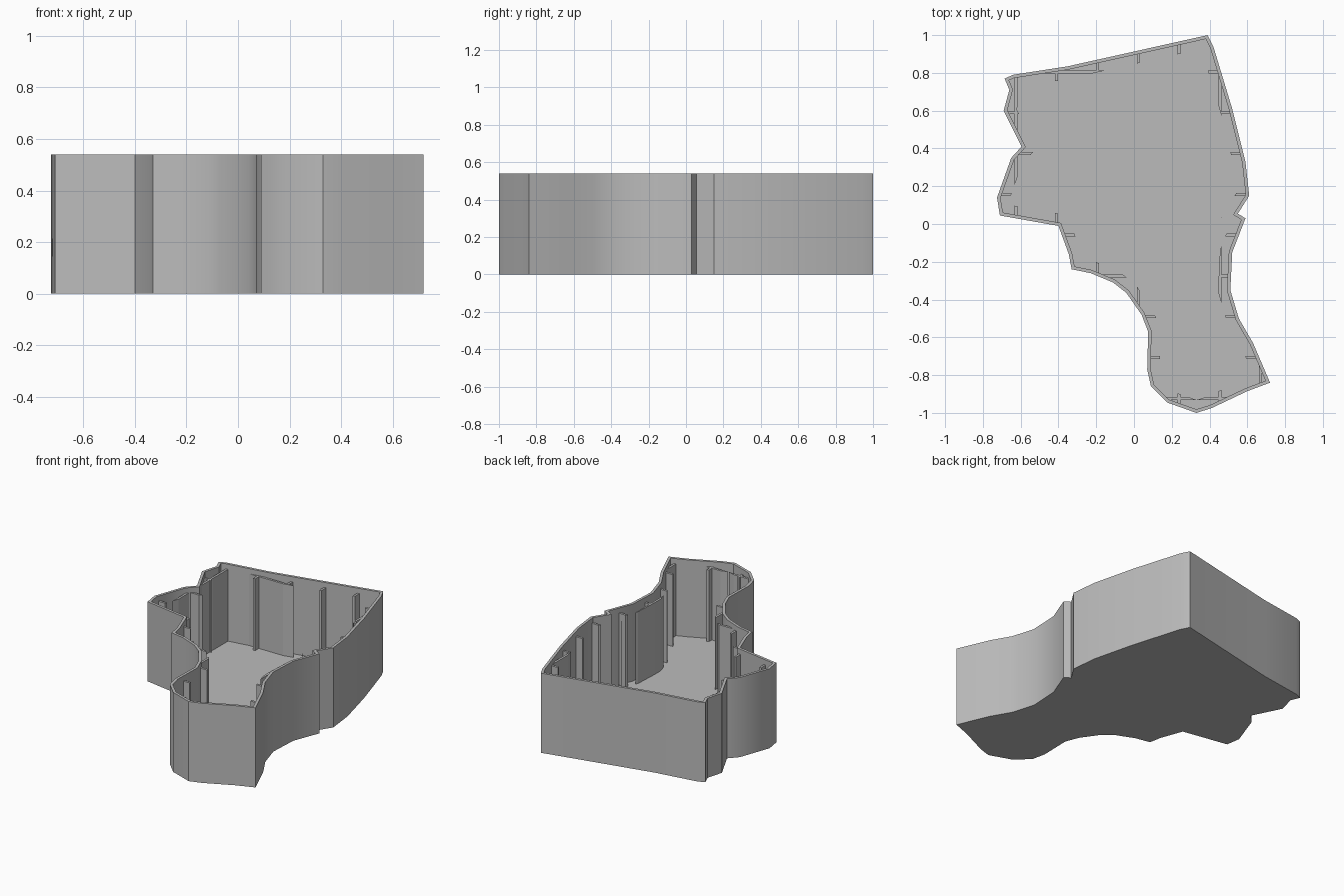
import bpy
import bmesh
from mathutils import Vector

HEIGHT, WALL, FLOOR = 0.54, 0.018, 0.018
RIB_TOP, RIB_REACH, RIB_THICK, PITCH = 0.505, 0.065, 0.015, 0.216

# Outer footprint, counter-clockwise from the front tip
OUTLINE = [Vector(p) for p in (
    (.33, -1), (.41, -.975), (.60, -.885), (.72, -.84), (.63, -.63),
    (.555, -.50), (.51, -.35), (.52, -.15), (.59, .03), (.55, .055),
    (.61, .15), (.59, .33), (.52, .61), (.42, .94), (.39, 1),
    (-.35, .835), (-.64, .79), (-.685, .77), (-.66, .71), (-.69, .60),
    (-.595, .41), (-.65, .35), (-.725, .14), (-.71, .045), (-.40, -.01),
    (-.345, -.16), (-.33, -.24), (-.23, -.26), (-.11, -.31), (-.04, -.365),
    (.04, -.48), (.075, -.57), (.07, -.77), (.09, -.86), (.175, -.945))]

cube = bpy.data.objects.get("Cube")
if cube:
    bpy.data.objects.remove(cube, do_unlink=True)

grey = bpy.data.materials.new("plain grey")
grey.use_nodes = True
grey.diffuse_color = (0.5, 0.5, 0.5, 1)
grey.node_tree.nodes["Principled BSDF"].inputs["Base Color"].default_value = grey.diffuse_color


def inset(points, dist):
    """Mitred inward offset; drops corners whose edge would flip over."""
    n = len(points)
    result = []
    for i, p in enumerate(points):
        a = (p - points[i - 1]).normalized()
        b = (points[(i + 1) % n] - p).normalized()
        na, nb = Vector((-a.y, a.x)), Vector((-b.y, b.x))
        result.append(p + (na + nb) * dist / (1 + na.dot(nb)))
    for i in range(n):
        j = (i + 1) % n
        if (points[j] - points[i]).dot(result[j] - result[i]) < 0:
            return inset(points[:i] + points[i + 1:], dist)
    return result


def add_object(name, bm):
    bmesh.ops.recalc_face_normals(bm, faces=bm.faces)
    mesh = bpy.data.meshes.new(name)
    bm.to_mesh(mesh)
    bm.free()
    mesh.materials.append(grey)
    obj = bpy.data.objects.new(name, mesh)
    bpy.context.collection.objects.link(obj)
    return obj


def loft(name, rings):
    """Skin a stack of (points, z) loops and cap both ends."""
    bm = bmesh.new()
    loops = [[bm.verts.new((p.x, p.y, z)) for p in pts] for pts, z in rings]
    for low, high in zip(loops, loops[1:]):
        for i in range(len(low)):
            bm.faces.new((low[i - 1], low[i], high[i], high[i - 1]))
    bm.faces.new(loops[0][::-1])
    bm.faces.new(loops[-1])
    return add_object(name, bm)


def activate(obj):
    bpy.ops.object.select_all(action='DESELECT')
    obj.select_set(True)
    bpy.context.view_layer.objects.active = obj


# Open tray: outer wall, rim, inner wall and floor
inner = inset(OUTLINE, WALL)
tray = loft("tray", [(OUTLINE, 0), (OUTLINE, HEIGHT), (inner, HEIGHT), (inner, FLOOR)])
activate(tray)
bpy.ops.object.shade_smooth_by_angle(angle=0.5)

# Helper prisms that trim the rib grid to a band along the wall
footprint = loft("rib_footprint_cutter", [(inset(OUTLINE, WALL / 2), -.2), (inset(OUTLINE, WALL / 2), 1)])
core_line = inset(OUTLINE, RIB_REACH)
core = loft("rib_core_cutter", [(core_line, -.2), (core_line, 1)])
for helper in (footprint, core):
    helper.hide_render = True


def rib_set(name, axis, start, steps):
    """Parallel upright boards on a regular pitch, kept only near the wall."""
    bm = bmesh.new()
    bottom = FLOOR / 2
    for step in steps:
        size = Vector((2.4, 2.4, RIB_TOP - bottom))
        size[axis] = RIB_THICK
        centre = Vector((0, 0, (RIB_TOP + bottom) / 2))
        centre[axis] = start + step * PITCH
        board = bmesh.ops.create_cube(bm, size=1)["verts"]
        bmesh.ops.scale(bm, vec=size, verts=board)
        bmesh.ops.translate(bm, vec=centre, verts=board)
    obj = add_object(name, bm)
    activate(obj)
    for operation, cutter in (('INTERSECT', footprint), ('DIFFERENCE', core)):
        mod = obj.modifiers.new(operation.title(), 'BOOLEAN')
        mod.operation, mod.solver, mod.object = operation, 'EXACT', cutter
        bpy.ops.object.modifier_apply(modifier=mod.name)


# Stiffening ribs inside the wall, running both ways
rib_set("lengthwise_ribs", 0, 0.0225, range(-3, 4))
rib_set("crosswise_ribs", 1, 0.157, range(-5, 4))

for helper in (footprint, core):
    bpy.data.objects.remove(helper, do_unlink=True)
